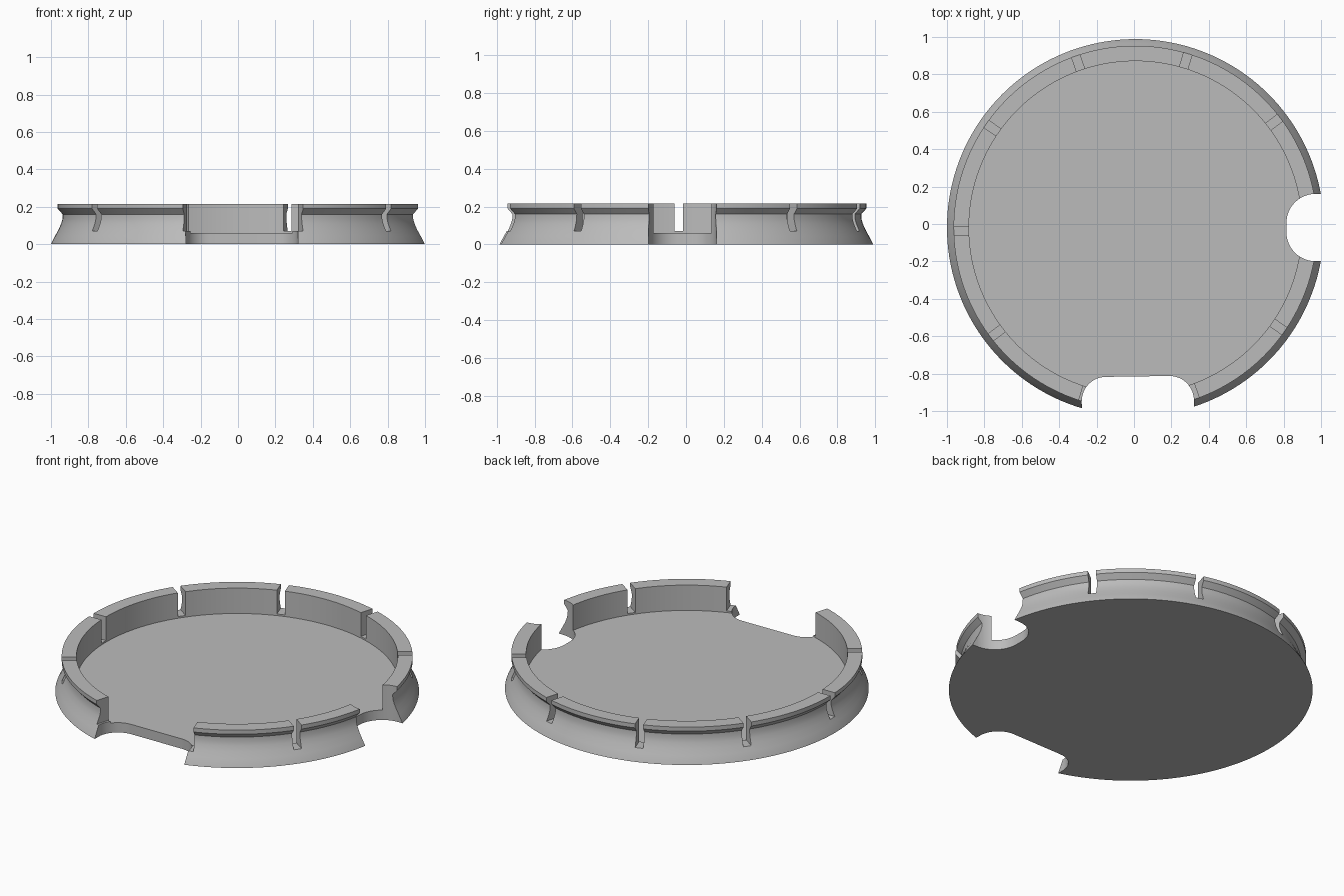
import bpy, bmesh
from math import cos, sin, pi, radians
from mathutils import Matrix, Vector

cube = bpy.data.objects.get("Cube")
if cube:
    bpy.data.objects.remove(cube)

CENTRE = Vector((0.0075, -0.019, 0))
SEGMENTS = 160

grey = bpy.data.materials.new("plain grey")
grey.use_nodes = True
grey.diffuse_color = (0.5, 0.5, 0.5, 1)
grey.node_tree.nodes["Principled BSDF"].inputs["Base Color"].default_value = (0.5, 0.5, 0.5, 1)


def add_object(name, bm):
    bmesh.ops.recalc_face_normals(bm, faces=bm.faces)
    mesh = bpy.data.meshes.new(name)
    bm.to_mesh(mesh)
    bm.free()
    mesh.materials.append(grey)
    ob = bpy.data.objects.new(name, mesh)
    bpy.context.collection.objects.link(ob)
    return ob


def lathe(name, profile):
    """Rings of (radius, z), closed at both ends by flat discs."""
    bm = bmesh.new()
    rings = []
    for r, z in profile:
        rings.append([bm.verts.new(CENTRE + Vector((r * cos(a), r * sin(a), z)))
                      for a in (2 * pi * i / SEGMENTS for i in range(SEGMENTS))])
    for low, high in zip(rings, rings[1:]):
        for i in range(SEGMENTS):
            j = (i + 1) % SEGMENTS
            bm.faces.new((low[i], low[j], high[j], high[i]))
    bm.faces.new(rings[0])
    bm.faces.new(rings[-1])
    return add_object(name, bm)


def add_prism(bm, outline, z0, z1, angle):
    """Upright prism whose local +x points outward at the given angle."""
    turn = Matrix.Translation(CENTRE) @ Matrix.Rotation(radians(angle), 4, "Z")
    low, high = ([bm.verts.new(turn @ Vector((x, y, z))) for x, y in outline]
                 for z in (z0, z1))
    bm.faces.new(low)
    bm.faces.new(high)
    for i in range(len(low)):
        j = (i + 1) % len(low)
        bm.faces.new((low[i], low[j], high[j], high[i]))


def notch_outline(inner, half, corner, steps=12):
    """Outward-open notch with rounded inner corners."""
    pts = [(1.3, half)]
    for i in range(steps + 1):
        a = pi / 2 * (1 + i / steps)
        pts.append((inner + corner + corner * cos(a), half - corner + corner * sin(a)))
    return pts + [(x, -y) for x, y in reversed(pts)]


def cut(target, cutter):
    cutter.hide_render = True
    mod = target.modifiers.new("cut", "BOOLEAN")
    mod.operation = "DIFFERENCE"
    mod.solver = "EXACT"
    mod.object = cutter
    bpy.context.view_layer.objects.active = target
    bpy.ops.object.modifier_apply(modifier=mod.name)
    bpy.data.objects.remove(cutter)


# Lid: flat base, concave flared skirt, retaining lip, inner wall, floor
lid = lathe("round_lid", [
    (1.0075, 0), (1.005, 0.007), (0.985, 0.045), (0.966, 0.08), (0.953, 0.11),
    (0.946, 0.135), (0.945, 0.16), (0.972, 0.19), (0.972, 0.215),
    (0.89, 0.215), (0.89, 0.06)])

# Wide front notch and small round side notch
for outline, angle in ((notch_outline(0.796, 0.3, 0.13), 270.8),
                       (notch_outline(0.8075, 0.18, 0.155), 0)):
    bm = bmesh.new()
    add_prism(bm, outline, -0.2, 0.5, angle)
    cut(lid, add_object("notch_cutter", bm))

# Evenly spaced slots that split the wall into flexible tabs
bm = bmesh.new()
slot = [(0.84, -0.023), (1.1, -0.023), (1.1, 0.023), (0.84, 0.023)]
for i in range(1, 10):
    add_prism(bm, slot, 0.07, 0.4, 1.2 + 36 * i)
cut(lid, add_object("slot_cutter", bm))

bpy.ops.object.select_all(action="DESELECT")
lid.select_set(True)
bpy.context.view_layer.objects.active = lid
bpy.ops.object.shade_smooth_by_angle(angle=radians(25))
